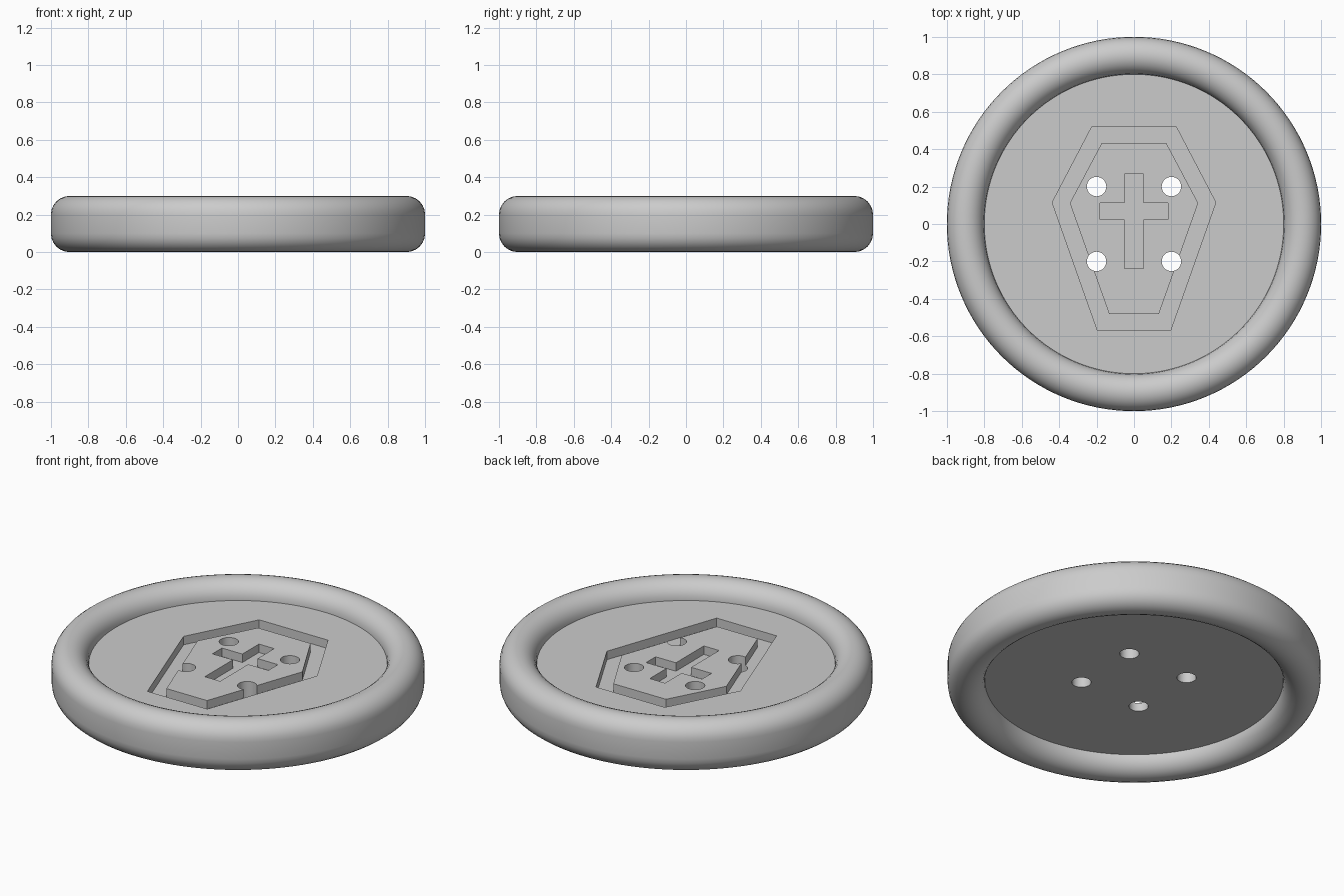
import bpy, bmesh, math

cube = bpy.data.objects.get("Cube")
if cube:
    bpy.data.objects.remove(cube)

grey = bpy.data.materials.new("plain_grey")
grey.use_nodes = True
colour = (0.6, 0.6, 0.6, 1)
grey.diffuse_color = colour
grey.node_tree.nodes["Principled BSDF"].inputs["Base Color"].default_value = colour

DISC_BOTTOM, DISC_TOP, CARVE = 0.1, 0.2, 0.05


def add_object(name, bm):
    bmesh.ops.recalc_face_normals(bm, faces=bm.faces)
    mesh = bpy.data.meshes.new(name)
    bm.to_mesh(mesh)
    bm.free()
    mesh.materials.append(grey)
    obj = bpy.data.objects.new(name, mesh)
    bpy.context.collection.objects.link(obj)
    return obj


def add_prism(bm, outline, low, high):
    face = bm.faces.new([bm.verts.new((x, y, low)) for x, y in outline])
    top = bmesh.ops.extrude_face_region(bm, geom=[face])["geom"]
    verts = [v for v in top if isinstance(v, bmesh.types.BMVert)]
    bmesh.ops.translate(bm, verts=verts, vec=(0, 0, high - low))


def circle(cx, cy, radius, sides):
    return [(cx + radius * math.cos(math.tau * i / sides),
             cy + radius * math.sin(math.tau * i / sides)) for i in range(sides)]


def mirrored(right):
    return right + [(-x, y) for x, y in reversed(right)]


def carve(target, cutter):
    mod = target.modifiers.new("carve", "BOOLEAN")
    mod.operation = "DIFFERENCE"
    mod.solver = "EXACT"
    mod.object = cutter
    cutter.hide_render = True
    graph = bpy.context.evaluated_depsgraph_get()
    mesh = bpy.data.meshes.new_from_object(target.evaluated_get(graph))
    target.modifiers.clear()
    target.data = mesh
    bpy.data.objects.remove(cutter)


def smooth(obj):
    bpy.ops.object.select_all(action="DESELECT")
    obj.select_set(True)
    bpy.context.view_layer.objects.active = obj
    bpy.ops.object.shade_smooth_by_angle(angle=math.radians(35))


# Rounded rim: a stadium-shaped section spun around z
bm = bmesh.new()
steps = 12
section = []
for centre_z, start in ((0.2, 0), (0.1, math.pi)):
    for i in range(steps + 1):
        a = start + math.pi * i / steps
        section.append(bm.verts.new((0.9 + 0.1 * math.cos(a), 0, centre_z + 0.1 * math.sin(a))))
edges = [bm.edges.new((section[i - 1], section[i])) for i in range(len(section))]
bmesh.ops.spin(bm, geom=section + edges, cent=(0, 0, 0), axis=(0, 0, 1),
               angle=math.tau, steps=128, use_merge=True)
bmesh.ops.remove_doubles(bm, verts=bm.verts, dist=0.0001)
smooth(add_object("rim", bm))

# Centre disc
bm = bmesh.new()
add_prism(bm, circle(0, 0, 0.803, 128), DISC_BOTTOM, DISC_TOP)
disc = add_object("centre_disc", bm)

# Six-sided groove: outer outline with the inner island taken out
outer = mirrored([(0.225, 0.52), (0.437, 0.115), (0.196, -0.567)])
inner = mirrored([(0.172, 0.433), (0.343, 0.112), (0.133, -0.48)])
bm = bmesh.new()
add_prism(bm, outer, DISC_TOP - CARVE, DISC_TOP + 0.1)
groove = add_object("groove_cutter", bm)
bm = bmesh.new()
add_prism(bm, inner, 0, 0.5)
carve(groove, add_object("island_cutter", bm))
carve(disc, groove)

# Recessed cross
cross = mirrored([(0.05, 0.267), (0.05, 0.112), (0.183, 0.112),
                  (0.183, 0.023), (0.05, 0.023), (0.05, -0.238)])
bm = bmesh.new()
add_prism(bm, cross, DISC_TOP - CARVE, DISC_TOP + 0.1)
carve(disc, add_object("cross_cutter", bm))

# Four thread holes
bm = bmesh.new()
for x in (-0.2, 0.2):
    for y in (-0.2, 0.2):
        add_prism(bm, circle(x, y, 0.052, 32), 0, 0.5)
carve(disc, add_object("hole_cutter", bm))
smooth(disc)
